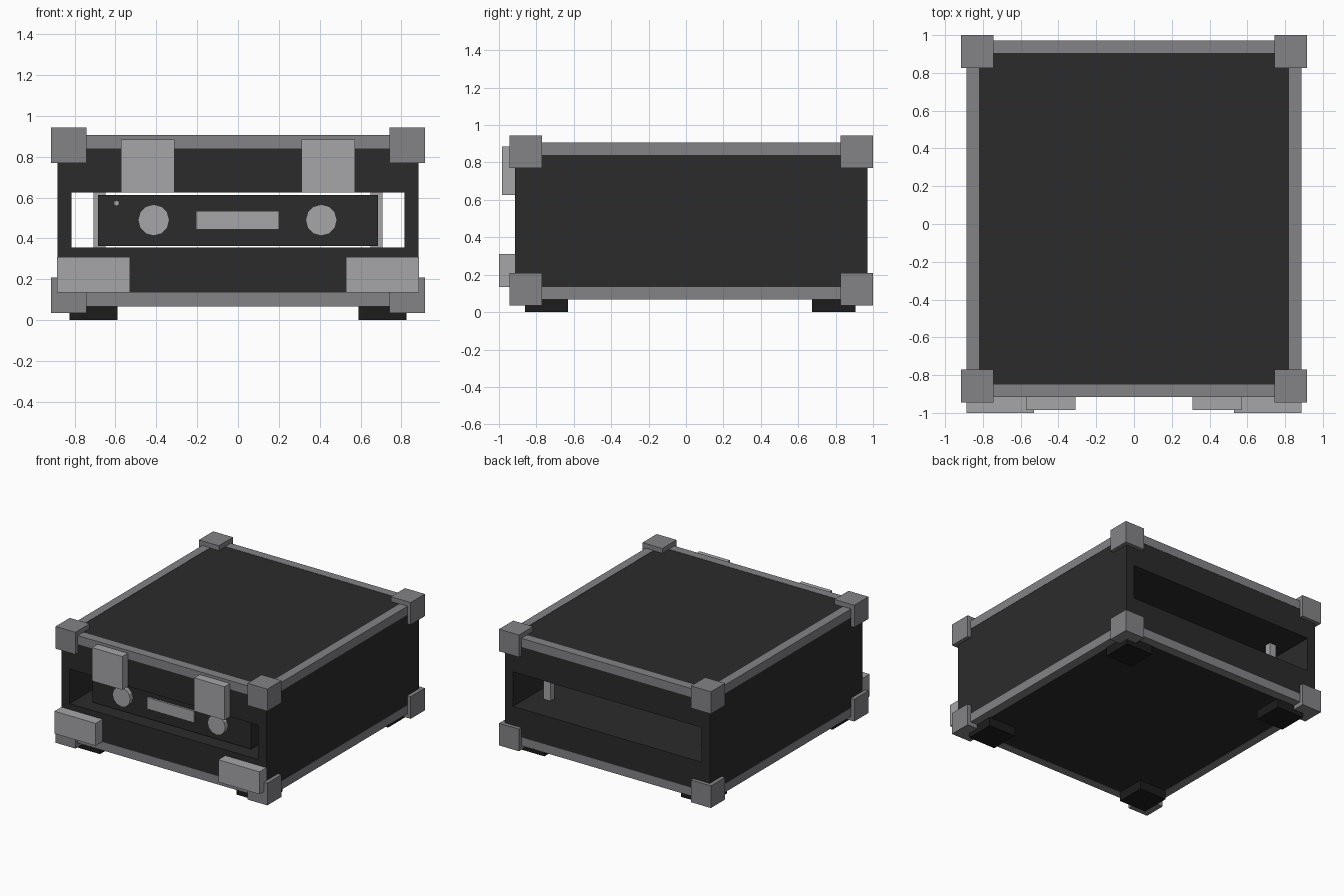
import bpy, bmesh, math
from mathutils import Matrix

if "Cube" in bpy.data.objects:
    bpy.data.objects.remove(bpy.data.objects["Cube"])


def material(name, v):
    m = bpy.data.materials.new(name)
    m.diffuse_color = (v, v, v * 1.05, 1)
    m.use_nodes = True
    m.node_tree.nodes["Principled BSDF"].inputs["Base Color"].default_value = m.diffuse_color
    return m


SHELL = material("black_shell", 0.024)
RUBBER = material("black_rubber", 0.012)
STEEL = material("rail_steel", 0.23)
BRIGHT = material("bright_metal", 0.38)


def finish(name, bm, mat):
    me = bpy.data.meshes.new(name)
    bm.to_mesh(me)
    bm.free()
    me.materials.append(mat)
    ob = bpy.data.objects.new(name, me)
    bpy.context.collection.objects.link(ob)
    return ob


def box(name, x, y, z, mat):
    """Box from (min, max) pairs on each axis."""
    bm = bmesh.new()
    bmesh.ops.create_cube(bm, size=1)
    for v in bm.verts:
        v.co = [r[0] if c < 0 else r[1] for c, r in zip(v.co, (x, y, z))]
    return finish(name, bm, mat)


def pair(name, x, y, z, mat):
    """Box and its mirror image across x = 0."""
    box(name + "_right", x, y, z, mat)
    box(name + "_left", (-x[1], -x[0]), y, z, mat)


def disc(name, x, z, r, y0, y1, sides, mat):
    """Cylinder with its axis along y."""
    bm = bmesh.new()
    bmesh.ops.create_cone(bm, cap_ends=True, segments=sides, radius1=r, radius2=r, depth=y1 - y0)
    bmesh.ops.rotate(bm, verts=bm.verts, matrix=Matrix.Rotation(math.pi / 2, 3, 'X'))
    bmesh.ops.translate(bm, verts=bm.verts, vec=(x, (y0 + y1) / 2, z))
    return finish(name, bm, mat)


W, F, B, Z0, Z1 = 0.885, -0.915, 0.97, 0.07, 0.905
R, E = 0.065, 0.002      # edge rail width, and how far it stands proud

# case shell, open right through from front to back
box("case_top", (-W, W), (F, B), (0.625, Z1), SHELL)
box("case_bottom", (-W, W), (F, B), (Z0, 0.355), SHELL)
pair("case_side", (0.815, W), (F, B), (0.355, 0.625), SHELL)

# metal edge rails round the top and bottom
for level, z in (("top", (Z1 - R, Z1 + E)), ("bottom", (Z0 - E, Z0 + R))):
    pair(level + "_side_rail", (W - R, W + E), (F, B), z, STEEL)
    box(level + "_front_rail", (-W, W), (F - E, F + R), z, STEEL)
    box(level + "_back_rail", (-W, W), (B - R, B + E), z, STEEL)

# corner guards
for level, z in (("top", (0.77, 0.943)), ("bottom", (0.035, 0.208))):
    for end, y in (("front", (-0.945, -0.77)), ("back", (0.825, 1.0))):
        pair(f"{level}_{end}_corner", (0.743, 0.915), y, z, STEEL)

# rubber feet
for end, y in (("front", (-0.86, -0.63)), ("back", (0.675, 0.905))):
    pair(end + "_foot", (0.59, 0.825), y, (0, Z0), RUBBER)

# front latches and lower plates
pair("latch", (0.31, 0.573), (-0.985, F), (0.625, 0.885), BRIGHT)
pair("lower_plate", (0.53, W + 0.001), (-1.0, F), (0.135, 0.31), BRIGHT)

# upright mounting rails inside
for end, y in (("front", (-0.69, -0.64)), ("back", (0.695, 0.745))):
    pair(end + "_mounting_rail", (0.65, 0.708), y, (0.355, 0.625), BRIGHT)

# rack unit with knobs, display and indicator
P = -0.815
box("rack_unit", (-0.685, 0.685), (P, -0.1), (0.363, 0.613), SHELL)
box("display", (-0.205, 0.2), (P - 0.015, P), (0.445, 0.535), BRIGHT)
for side, x in (("left", -0.413), ("right", 0.408)):
    disc("knob_" + side, x, 0.49, 0.077, P - 0.035, P, 12, BRIGHT)
disc("indicator", -0.595, 0.573, 0.014, P - 0.012, P, 8, BRIGHT)
